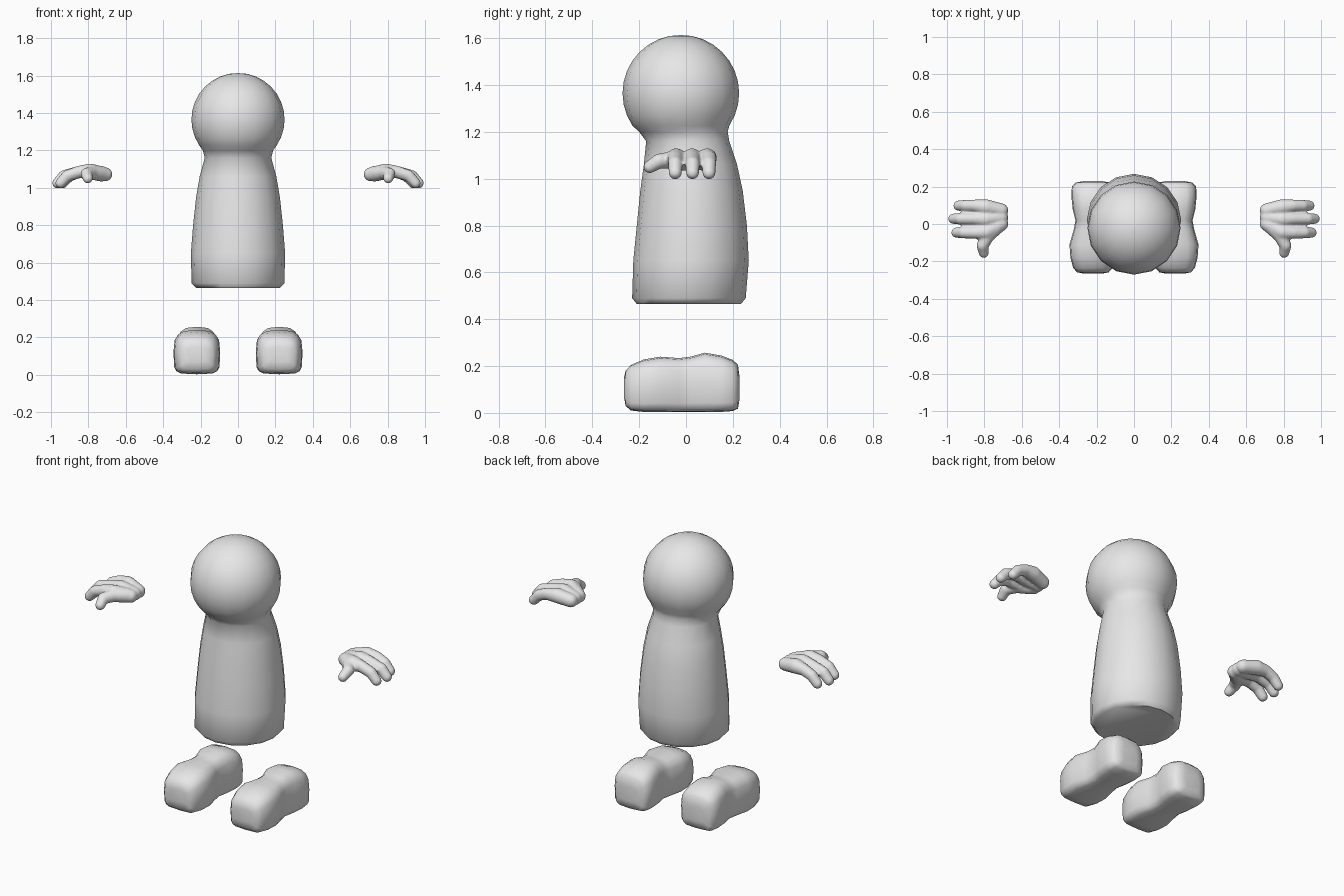
import bpy, bmesh, math
from mathutils import Vector, Matrix

if "Cube" in bpy.data.objects:
    bpy.data.objects.remove(bpy.data.objects["Cube"])

grey = bpy.data.materials.new("plain grey")
grey.use_nodes = True
COLOUR = (0.8, 0.8, 0.8, 1)
grey.diffuse_color = COLOUR
grey.node_tree.nodes["Principled BSDF"].inputs["Base Color"].default_value = COLOUR


def make_object(name, bm):
    bmesh.ops.recalc_face_normals(bm, faces=bm.faces)
    mesh = bpy.data.meshes.new(name)
    bm.to_mesh(mesh)
    bm.free()
    mesh.materials.append(grey)
    obj = bpy.data.objects.new(name, mesh)
    bpy.context.collection.objects.link(obj)
    mesh.shade_smooth()
    return obj


def loft(name, rings):
    """Skin a list of closed rings and cap both ends."""
    bm = bmesh.new()
    loops = [[bm.verts.new(p) for p in ring] for ring in rings]
    n = len(loops[0])
    for a, b in zip(loops, loops[1:]):
        for i in range(n):
            j = (i + 1) % n
            bm.faces.new((a[i], a[j], b[j], b[i]))
    bm.faces.new(loops[0])
    bm.faces.new(loops[-1])
    return make_object(name, bm)


def mirror(obj):
    obj.modifiers.new("mirror", "MIRROR").use_axis[0] = True


def power(v, e):
    return math.copysign(abs(v) ** e, v)


ANGLES = [math.tau * i / 16 for i in range(16)]

# Head and body: one turned shape, (height, half width, front y, back y)
profile = [
    (0.465, 0.225, -0.21, 0.235), (0.49, 0.248, -0.23, 0.255),
    (0.65, 0.252, -0.225, 0.268), (0.80, 0.24, -0.21, 0.26),
    (0.95, 0.224, -0.195, 0.242), (1.06, 0.205, -0.18, 0.218),
    (1.16, 0.178, -0.17, 0.185), (1.20, 0.188, -0.20, 0.178),
]
for k in range(-3, 8):
    t = math.pi / 16 * k
    r = 0.249 * math.cos(t)
    profile.append((1.365 + 0.249 * math.sin(t), r, -0.022 - r, -0.022 + r))
profile.append((1.613, 0.004, -0.026, -0.018))
body = loft("head_and_body", [
    [(w * math.cos(a), (f + b) / 2 + (b - f) / 2 * math.sin(a), z) for a in ANGLES]
    for z, w, f, b in profile])
bpy.context.view_layer.objects.active = body
body.select_set(True)
bpy.ops.object.shade_smooth_by_angle(angle=math.radians(50))

# Feet: rounded sections from toe to heel, (y, half width, bottom, top)
sections = [
    (-0.265, 0.05, 0.07, 0.15), (-0.258, 0.085, 0.03, 0.18),
    (-0.235, 0.105, 0.01, 0.205), (-0.18, 0.12, 0.004, 0.228),
    (-0.11, 0.125, 0.004, 0.24), (-0.03, 0.102, 0.003, 0.234),
    (0.02, 0.093, 0.003, 0.24), (0.08, 0.108, 0.003, 0.257),
    (0.15, 0.115, 0.004, 0.245), (0.20, 0.112, 0.008, 0.226),
    (0.222, 0.09, 0.018, 0.205), (0.229, 0.05, 0.06, 0.15),
]


def foot_ring(y, w, low, high):
    ring = []
    for a in ANGLES:
        c, s = math.cos(a), math.sin(a)
        e = 0.65 if s > 0 else 0.4
        ring.append((0.22 + w * power(c, e), y,
                     (low + high) / 2 + (high - low) / 2 * power(s, e)))
    return ring


mirror(loft("feet", [foot_ring(*s) for s in sections]))

# Hands: rows of beads for palm, fingers and thumb, fused into one skin
hand = bmesh.new()


def strand(points, radii, flat=1.0, steps=8):
    for i in range(len(points) - 1):
        for k in range(steps + 1):
            t = k / steps
            centre = Vector(points[i]).lerp(Vector(points[i + 1]), t)
            r = radii[i] * (1 - t) + radii[i + 1] * t
            place = Matrix.Translation(centre) @ Matrix.Diagonal((r, r, r * flat, 1))
            bmesh.ops.create_icosphere(hand, subdivisions=3, radius=1, matrix=place)


for y, wrist_y, reach in ((0.098, 0.073, 0.967), (0.028, 0.035, 0.995), (-0.046, 0.0, 0.978)):
    strand([(0.71, wrist_y, 1.072), (0.79, y * 0.92, 1.088), (0.85, y, 1.085),
            (reach - 0.065, y, 1.064), (reach - 0.029, y, 1.025)],
           [0.038, 0.042, 0.033, 0.031, 0.028])
strand([(0.73, -0.01, 1.075), (0.78, -0.06, 1.08), (0.81, -0.115, 1.075),
        (0.803, -0.155, 1.05)], [0.042, 0.037, 0.032, 0.027])
hands = make_object("hands", hand)
fuse = hands.modifiers.new("fuse", "REMESH")
fuse.mode = "VOXEL"
fuse.voxel_size = 0.007
fuse.use_smooth_shade = True
soften = hands.modifiers.new("soften", "SMOOTH")
soften.factor = 0.5
soften.iterations = 4
mirror(hands)
